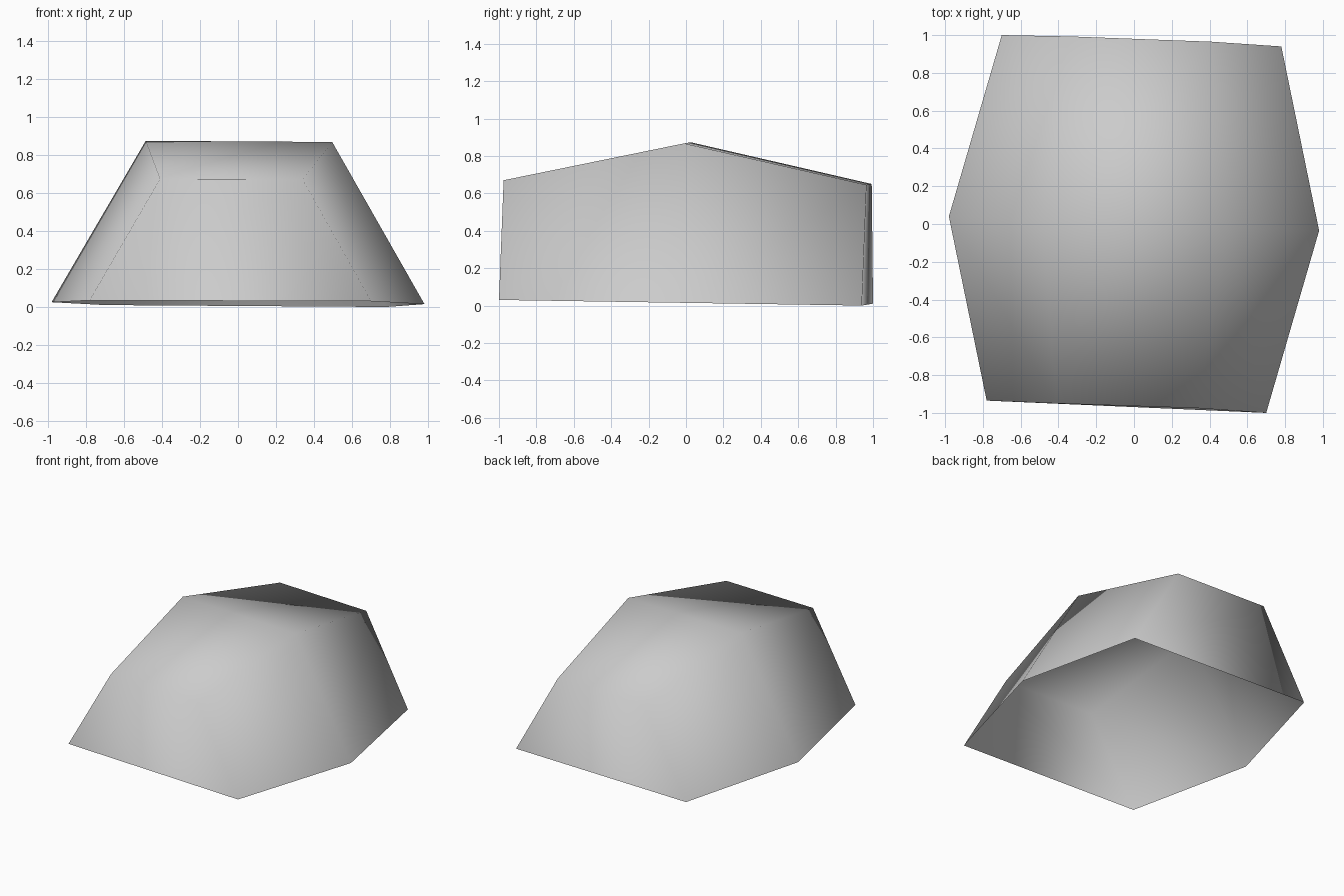
import bpy
import bmesh

# Remove the default cube
cube = bpy.data.objects.get("Cube")
if cube:
    bpy.data.objects.remove(cube, do_unlink=True)

# Plain grey stone
stone = bpy.data.materials.new("stone_grey")
stone.use_nodes = True
colour = (0.6, 0.6, 0.6, 1.0)
stone.diffuse_color = colour
stone.node_tree.nodes["Principled BSDF"].inputs["Base Color"].default_value = colour

# Two six-sided rings, counter-clockwise from the front left corner
base_ring = [(-0.78, -0.935, 0.035), (0.70, -1.0, 0.03), (0.98, -0.035, 0.015),
             (0.78, 0.94, 0.0), (-0.70, 1.0, 0.01), (-0.98, 0.04, 0.025)]
top_ring = [(-0.41, -0.95, 0.673), (0.34, -0.975, 0.67), (0.495, -0.01, 0.867),
            (0.41, 0.965, 0.645), (-0.34, 0.993, 0.65), (-0.485, 0.025, 0.873)]

bm = bmesh.new()
base = [bm.verts.new(p) for p in base_ring]
top = [bm.verts.new(p) for p in top_ring]

# Sloping walls, open underneath
for i in range(6):
    j = (i + 1) % 6
    bm.faces.new((base[i], base[j], top[j], top[i]))

# Ridged roof, each half split along the same diagonal
front_left, front_right, ridge_right, back_right, back_left, ridge_left = top
bm.faces.new((front_left, front_right, ridge_right))
bm.faces.new((front_left, ridge_right, ridge_left))
bm.faces.new((ridge_left, ridge_right, back_right))
bm.faces.new((ridge_left, back_right, back_left))

# Soft shading all over
for face in bm.faces:
    face.smooth = True
mesh = bpy.data.meshes.new("rock_shell")
bm.to_mesh(mesh)
bm.free()
mesh.materials.append(stone)
rock = bpy.data.objects.new("rock_shell", mesh)
bpy.context.collection.objects.link(rock)
